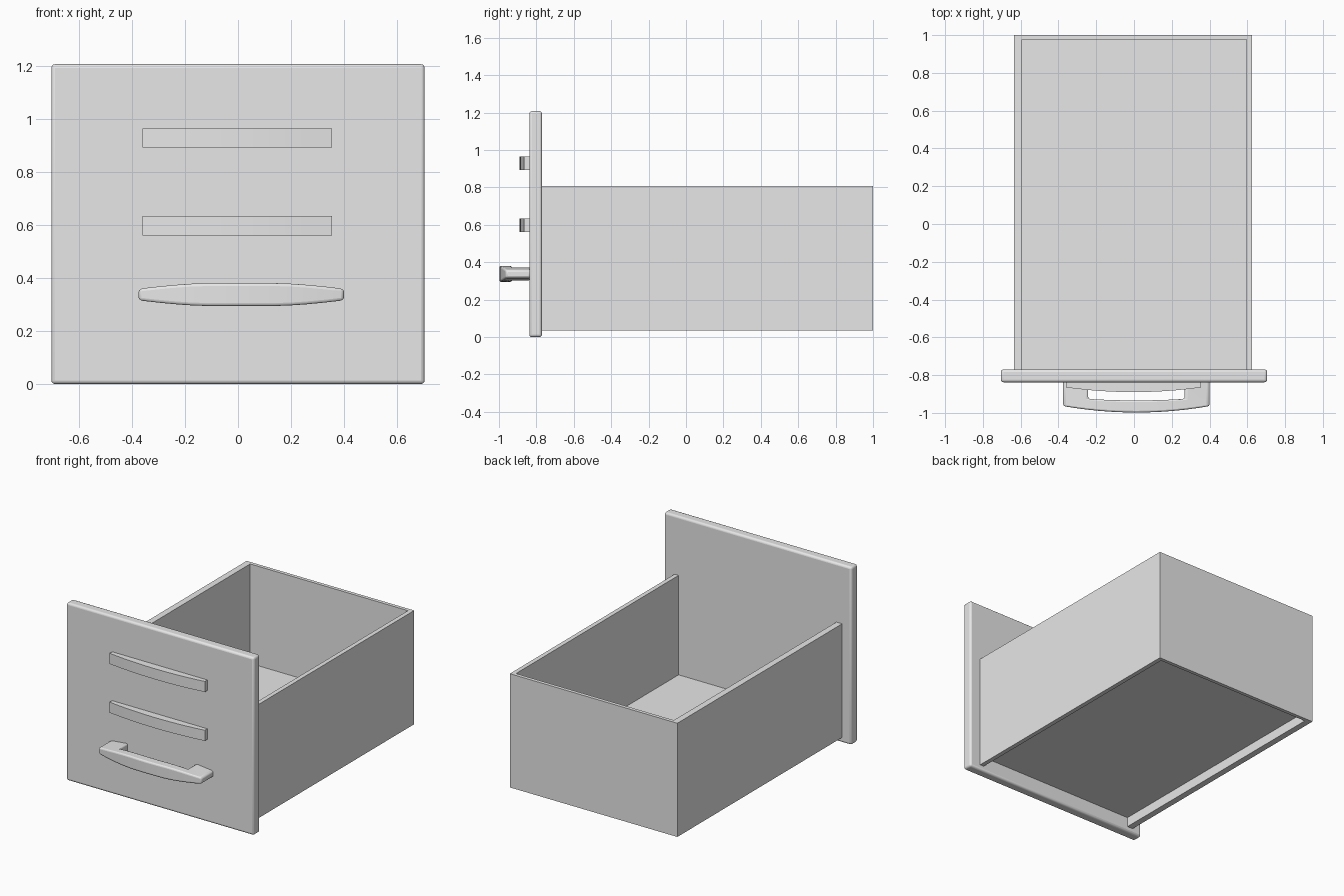
import bpy
import bmesh
from math import radians

if "Cube" in bpy.data.objects:
    bpy.data.objects.remove(bpy.data.objects["Cube"])

grey = bpy.data.materials.new("plain_grey")
grey.use_nodes = True
COLOUR = (0.8, 0.8, 0.8, 1)
grey.diffuse_color = COLOUR
grey.node_tree.nodes["Principled BSDF"].inputs["Base Color"].default_value = COLOUR


def add_object(name, bm, bevel=0, segments=3):
    bmesh.ops.recalc_face_normals(bm, faces=bm.faces)
    mesh = bpy.data.meshes.new(name)
    bm.to_mesh(mesh)
    bm.free()
    mesh.materials.append(grey)
    obj = bpy.data.objects.new(name, mesh)
    bpy.context.collection.objects.link(obj)
    if bevel:
        mod = obj.modifiers.new("rounded_edges", 'BEVEL')
        mod.width, mod.segments = bevel, segments
        mod.limit_method, mod.angle_limit = 'ANGLE', radians(40)
        bpy.ops.object.select_all(action='DESELECT')
        obj.select_set(True)
        bpy.context.view_layer.objects.active = obj
        bpy.ops.object.shade_smooth_by_angle(angle=radians(35))
    return obj


def box(name, x, y, z, bevel=0):
    bm = bmesh.new()
    bmesh.ops.create_cube(bm, size=1)
    for v in bm.verts:
        v.co = [lo + (c + 0.5) * (hi - lo) for c, (lo, hi) in zip(v.co, (x, y, z))]
    return add_object(name, bm, bevel)


def sweep(name, pairs, z_mid, half_height, bevel=0):
    """Skin of rectangles, each standing on an (outer, inner) pair of plan points."""
    bm = bmesh.new()
    rings = []
    for outer, inner in pairs:
        corners = [(outer, -1), (outer, 1), (inner, 1), (inner, -1)]
        rings.append([bm.verts.new((p[0], p[1], z_mid + s * half_height(p[0])))
                      for p, s in corners])
    for a, b in zip(rings, rings[1:]):
        for i in range(4):
            j = (i + 1) % 4
            bm.faces.new((a[i], a[j], b[j], b[i]))
    bm.faces.new(rings[0])
    bm.faces.new(rings[-1])
    return add_object(name, bm, bevel)


# Drawer box: side walls, back wall and raised floor
FRONT, BACK = -0.775, 1.0
WALL_Z = (0.035, 0.808)
box("right_wall", (-0.635, -0.592), (FRONT, BACK), WALL_Z)
box("left_wall", (0.595, 0.625), (FRONT, BACK), WALL_Z)
box("back_wall", (-0.592, 0.595), (0.976, BACK), WALL_Z)
box("drawer_floor", (-0.592, 0.595), (FRONT, 0.976), (0.1, 0.132))

# Front panel with softened edges
box("front_panel", (-0.705, 0.705), (-0.838, -0.77), (0, 1.208), 0.014)

# Two shallow bowed bars
STEPS = 12
ts = [2 * i / STEPS - 1 for i in range(STEPS + 1)]
for name, z in (("upper_bar", 0.93), ("lower_bar", 0.598)):
    bar = [((-0.002 + 0.358 * t, -0.89 + 0.025 * t * t),
            (-0.002 + 0.358 * t, -0.83)) for t in ts]
    sweep(name, bar, z, lambda x: 0.036)

# Pull handle: leg, bowed grip, leg
MID = 0.0125


def grip_height(x):
    d = abs(x - MID) / 0.388
    return 0.043 if d < 0.35 else 0.043 - 0.021 * ((d - 0.35) / 0.65) ** 1.5


grip = [((MID + 0.388 * t, -0.998 + 0.034 * t * t),
         (MID + 0.255 * t, -0.934 + 0.008 * t * t)) for t in ts]
legs = [((MID + s * 0.388, -0.83), (MID + s * 0.255, -0.83)) for s in (-1, 1)]
sweep("pull_handle", [legs[0]] + grip + [legs[1]], 0.338, grip_height, 0.011)
